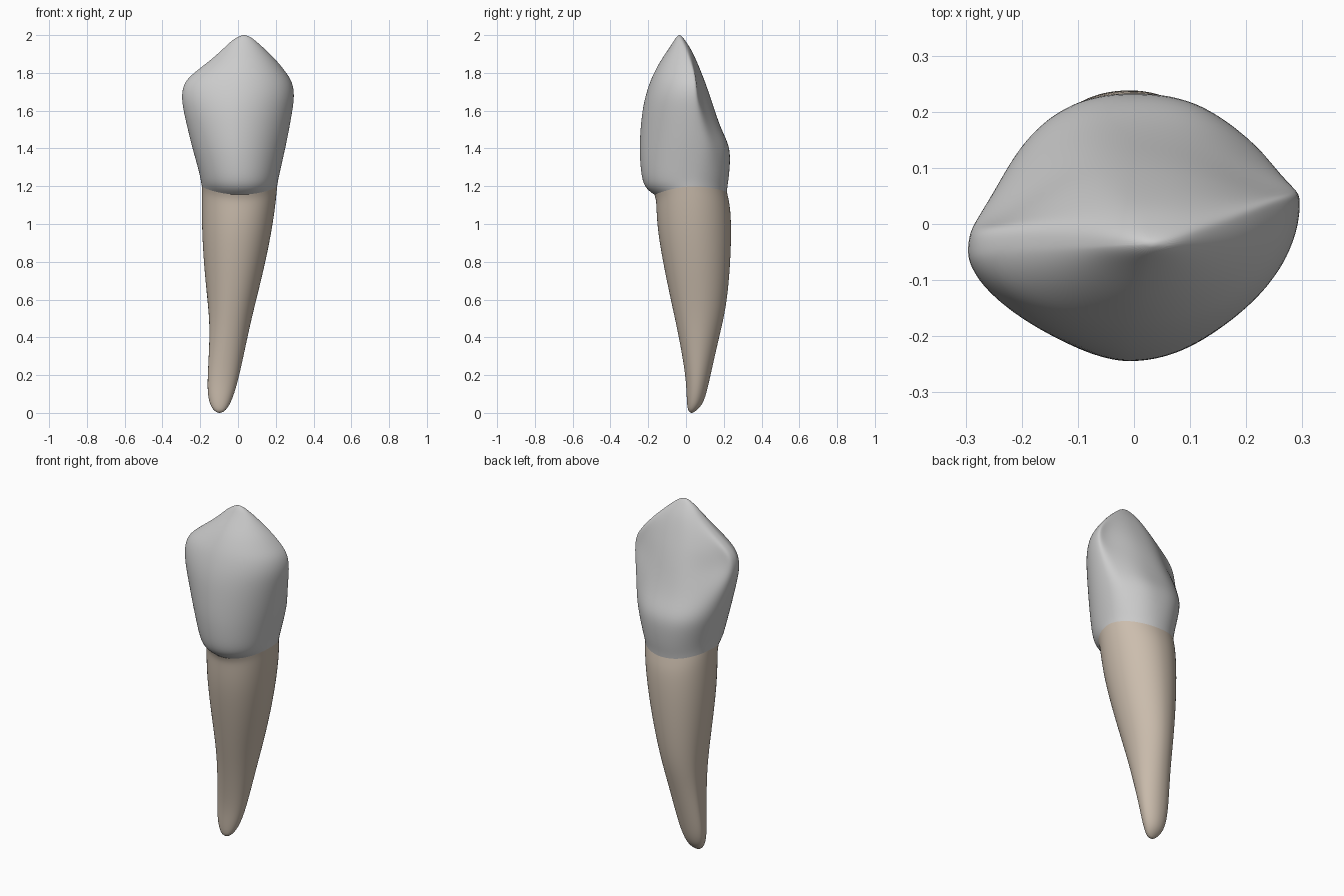
import bpy
import bmesh
from math import sin, cos, pi, exp

SEG = 40

# Root rings: z, left x, right x, front y, back y
ROOT = [
    (0.008, -0.125, -0.070, 0.012, 0.050),
    (0.04, -0.150, -0.045, 0.006, 0.085),
    (0.10, -0.166, -0.020, 0.003, 0.108),
    (0.20, -0.170, 0.008, -0.002, 0.130),
    (0.40, -0.161, 0.050, -0.037, 0.175),
    (0.55, -0.163, 0.084, -0.070, 0.212),
    (0.75, -0.179, 0.135, -0.113, 0.233),
    (0.95, -0.191, 0.177, -0.149, 0.241),
    (1.08, -0.192, 0.198, -0.157, 0.236),
    (1.14, -0.191, 0.205, -0.158, 0.224),
]

# Crown rings: z, left x, right x, front y, back y, left-end y, right-end y
CROWN = [
    (1.17, -0.192, 0.208, -0.168, 0.217, 0.020, 0.030),
    (1.20, -0.197, 0.212, -0.213, 0.220, 0.010, 0.030),
    (1.25, -0.205, 0.221, -0.236, 0.228, 0.000, 0.030),
    (1.35, -0.228, 0.240, -0.245, 0.236, -0.015, 0.030),
    (1.42, -0.247, 0.255, -0.246, 0.228, -0.025, 0.030),
    (1.50, -0.266, 0.271, -0.242, 0.188, -0.035, 0.032),
    (1.60, -0.290, 0.289, -0.232, 0.153, -0.047, 0.033),
    (1.68, -0.301, 0.300, -0.215, 0.128, -0.052, 0.036),
    (1.75, -0.287, 0.290, -0.192, 0.103, -0.050, 0.040),
    (1.80, -0.235, 0.257, -0.170, 0.083, -0.043, 0.034),
    (1.86, -0.155, 0.210, -0.138, 0.058, -0.040, 0.016),
    (1.92, -0.085, 0.149, -0.097, 0.030, -0.040, -0.008),
    (1.96, -0.047, 0.105, -0.070, 0.004, -0.038, -0.022),
    (1.99, -0.005, 0.068, -0.052, -0.018, -0.036, -0.034),
]


def ring(row):
    """Cross-section made of four blended quarter ovals."""
    z, xl, xr, yf, yb = row[:5]
    yl, yr = row[5:] if len(row) > 5 else [(yf + yb) / 2] * 2
    crown = min(1, max(0, (z - 1.15) / 0.3))
    xc = (xl + xr) / 2 * (1 - crown) + crown * (-0.01 + 0.04 * max(0, z - 1.6) / 0.4)
    pts = []
    for i in range(SEG):
        t = 2 * pi * i / SEG
        c, s = cos(t), sin(t)
        right, back = c > 0, s > 0
        # corner fullness: lower is squarer, differs per quarter
        p = 1.03 if right == back else 0.94
        goal = (0.80 if right else 0.86) if back else (1.03 if right else 1.14)
        p += (goal - p) * crown
        ex, ey = (xr, yr) if right else (xl, yl)
        x = xc + (ex - xc) * abs(c) ** p
        y = ey + ((yb if back else yf) - ey) * abs(s) ** p
        if back:
            # hollows either side of the central rear ridge
            depth = 0.045 * exp(-((z - 1.70) / 0.13) ** 2)
            y -= depth * (0.7 if right else 1.25) * sin(2 * t) ** 2
            # notch between the rear bulge and the right edge ridge
            if right:
                y -= 0.014 * exp(-((z - 1.45) / 0.12) ** 2) * sin(2 * t) ** 4
        # shallow groove up the left side of the root
        if not right:
            x += 0.016 * exp(-((z - 0.35) / 0.22) ** 2) * exp(-((t - pi) / 0.35) ** 2)
        # wavy neck line: low at the front, higher at the sides
        dz = (0.03 * c * c - 0.015 * max(0, -s)) * exp(-((z - 1.17) / 0.12) ** 2)
        pts.append((x, y, z + dz))
    return pts


def loft(name, rows, bottom_tip=None, top_tip=None):
    bm = bmesh.new()
    rings = [[bm.verts.new(p) for p in ring(r)] for r in rows]
    for a, b in zip(rings, rings[1:]):
        for i in range(SEG):
            j = (i + 1) % SEG
            bm.faces.new((a[i], a[j], b[j], b[i]))
    for tip, loop in ((bottom_tip, rings[0]), (top_tip, rings[-1])):
        if tip:
            v = bm.verts.new(tip)
            for i in range(SEG):
                bm.faces.new((loop[i], loop[(i + 1) % SEG], v))
    bmesh.ops.recalc_face_normals(bm, faces=bm.faces)
    for f in bm.faces:
        f.smooth = True
    mesh = bpy.data.meshes.new(name)
    bm.to_mesh(mesh)
    bm.free()
    obj = bpy.data.objects.new(name, mesh)
    bpy.context.collection.objects.link(obj)
    sub = obj.modifiers.new("smooth", 'SUBSURF')
    sub.levels = sub.render_levels = 2
    return obj


# Root shares its top ring with the crown's neck
root = loft("root", ROOT + CROWN[:1], bottom_tip=(-0.098, 0.03, -0.002))
tan = bpy.data.materials.new("root_tan")
tan.diffuse_color = (0.60, 0.51, 0.42, 1)
root.data.materials.append(tan)

# Enamel crown
crown = loft("crown", CROWN, top_tip=(0.032, -0.035, 2.003))
